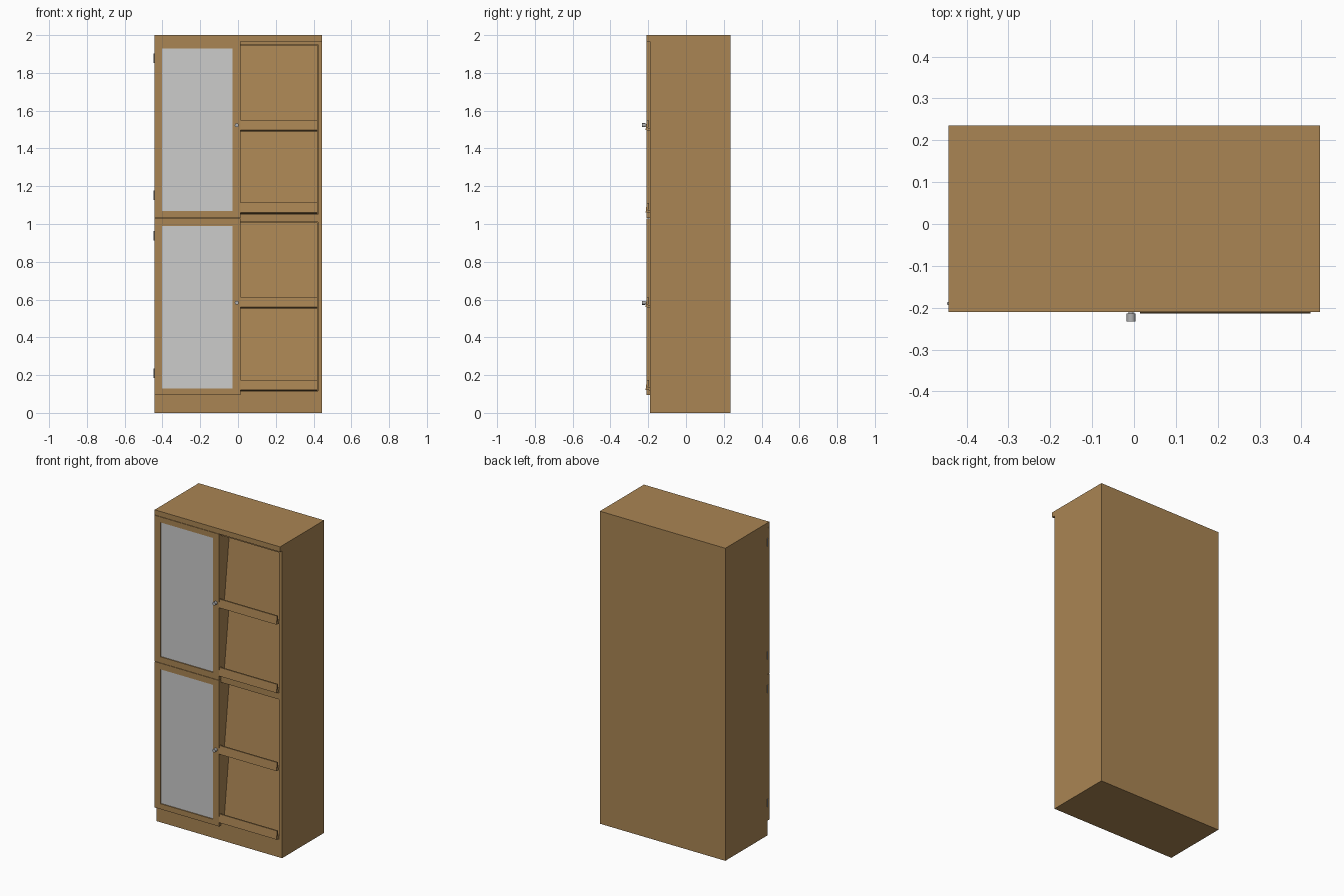
import bpy, bmesh, math
from mathutils import Vector

if "Cube" in bpy.data.objects:
    bpy.data.objects.remove(bpy.data.objects["Cube"])


def material(name, rgb):
    m = bpy.data.materials.new(name)
    m.diffuse_color = (*rgb, 1)
    m.use_nodes = True
    m.node_tree.nodes["Principled BSDF"].inputs["Base Color"].default_value = m.diffuse_color
    return m


WOOD = material("oak", (0.402, 0.235, 0.087))
GLASS = material("pale_glass", (0.604, 0.604, 0.597))
METAL = material("grey_metal", (0.45, 0.45, 0.45))


def finish(name, bm, mat):
    bmesh.ops.recalc_face_normals(bm, faces=bm.faces)
    me = bpy.data.meshes.new(name)
    bm.to_mesh(me)
    bm.free()
    me.materials.append(mat)
    ob = bpy.data.objects.new(name, me)
    bpy.context.collection.objects.link(ob)
    return ob


def box(name, x, y, z, mat=WOOD):
    bm = bmesh.new()
    bmesh.ops.create_cube(bm, size=1)
    for v in bm.verts:
        v.co = [(a + b) / 2 + c * (b - a) for (a, b), c in zip((x, y, z), v.co)]
    return finish(name, bm, mat)


def side_profile(name, pts, x0, x1, mat=WOOD):
    """Extrude a (y, z) outline along x."""
    bm = bmesh.new()
    f = bm.faces.new([bm.verts.new((x0, y, z)) for y, z in pts])
    new = bmesh.ops.extrude_face_region(bm, geom=[f])["geom"]
    bmesh.ops.translate(bm, vec=(x1 - x0, 0, 0),
                        verts=[g for g in new if isinstance(g, bmesh.types.BMVert)])
    return finish(name, bm, mat)


def frame(name, x, y, z, hx, hz):
    """Door frame: a rectangular ring with opening hx by hz."""
    bm = bmesh.new()
    ring = lambda a, b: [bm.verts.new((px, y[0], pz)) for px, pz in
                         ((a[0], b[0]), (a[1], b[0]), (a[1], b[1]), (a[0], b[1]))]
    o, i = ring(x, z), ring(hx, hz)
    fs = [bm.faces.new((o[k], o[(k + 1) % 4], i[(k + 1) % 4], i[k])) for k in range(4)]
    new = bmesh.ops.extrude_face_region(bm, geom=fs)["geom"]
    bmesh.ops.translate(bm, vec=(0, y[1] - y[0], 0),
                        verts=[g for g in new if isinstance(g, bmesh.types.BMVert)])
    return finish(name, bm, WOOD)


def cylinder(name, loc, r, depth, rot, segs=24):
    bpy.ops.mesh.primitive_cylinder_add(vertices=segs, radius=r, depth=depth,
                                        location=loc, rotation=rot)
    ob = bpy.context.object
    ob.name = name
    ob.data.materials.append(METAL)
    bpy.ops.object.shade_smooth_by_angle()
    return ob


L, R, FRONT, BACK = -0.443, 0.445, -0.19, 0.235
DOOR_Y = (-0.21, -0.191)

# Carcass
box("left_side", (L, L + 0.02), (FRONT, BACK), (0, 2))
box("right_side", (R - 0.022, R), (FRONT, BACK), (0, 2))
box("back_panel", (L + 0.02, R - 0.022), (BACK - 0.015, BACK), (0, 2))
box("base", (L + 0.02, R - 0.022), (FRONT, BACK - 0.015), (0, 0.115))
box("top_board", (L + 0.02, R - 0.022), (FRONT, BACK - 0.015), (1.95, 2))
box("top_front_trim", (L, R), (-0.21, FRONT), (1.967, 2))
box("middle_board", (L + 0.02, R - 0.022), (FRONT, BACK - 0.015), (1.01, 1.05))
box("centre_divider", (-0.01, 0.01), (FRONT, BACK - 0.015), (0.115, 1.95))

# Glazed doors with knobs and hinges
for tag, z, hz, knob_z, hinges in (
        ("lower", (0.095, 1.029), (0.13, 0.99), 0.583, (0.21, 0.938)),
        ("upper", (1.031, 1.965), (1.07, 1.93), 1.523, (1.152, 1.877))):
    frame(tag + "_door_frame", (L, 0.012), DOOR_Y, z, (-0.402, -0.03), hz)
    box(tag + "_door_glass", (-0.402, -0.03), (-0.204, -0.197), hz, GLASS)
    cylinder(tag + "_knob", (-0.007, -0.2235, knob_z), 0.0105, 0.019, (math.pi / 2, 0, 0))
    cylinder(tag + "_knob_stem", (-0.007, -0.212, knob_z), 0.006, 0.01, (math.pi / 2, 0, 0))
    for k, hz_ in enumerate(hinges):
        cylinder(f"{tag}_hinge_{k + 1}", (L, -0.19, hz_), 0.004, 0.05, (0, 0, 0), 12)

# Display shelves leaning back: each has a tilted board, ledge and lip in one profile
LEAN = math.radians(7)
up = Vector((math.sin(LEAN), math.cos(LEAN)))
inward = Vector((math.cos(LEAN), -math.sin(LEAN)))
for n, (z, top) in enumerate(((0.122, 0.555), (0.56, 1.01), (1.06, 1.49), (1.497, 1.95))):
    start = Vector((-0.214, z))
    height = (top - z + 0.005) / math.cos(LEAN)
    outline = [(0, 0), (0.065, 0), (0.065, height), (0.053, height),
               (0.053, 0.014), (0.012, 0.014), (0.012, 0.053), (0, 0.053)]
    pts = [start + inward * a + up * b for a, b in outline]
    side_profile(f"display_shelf_{n + 1}", pts, 0.014, 0.422)
